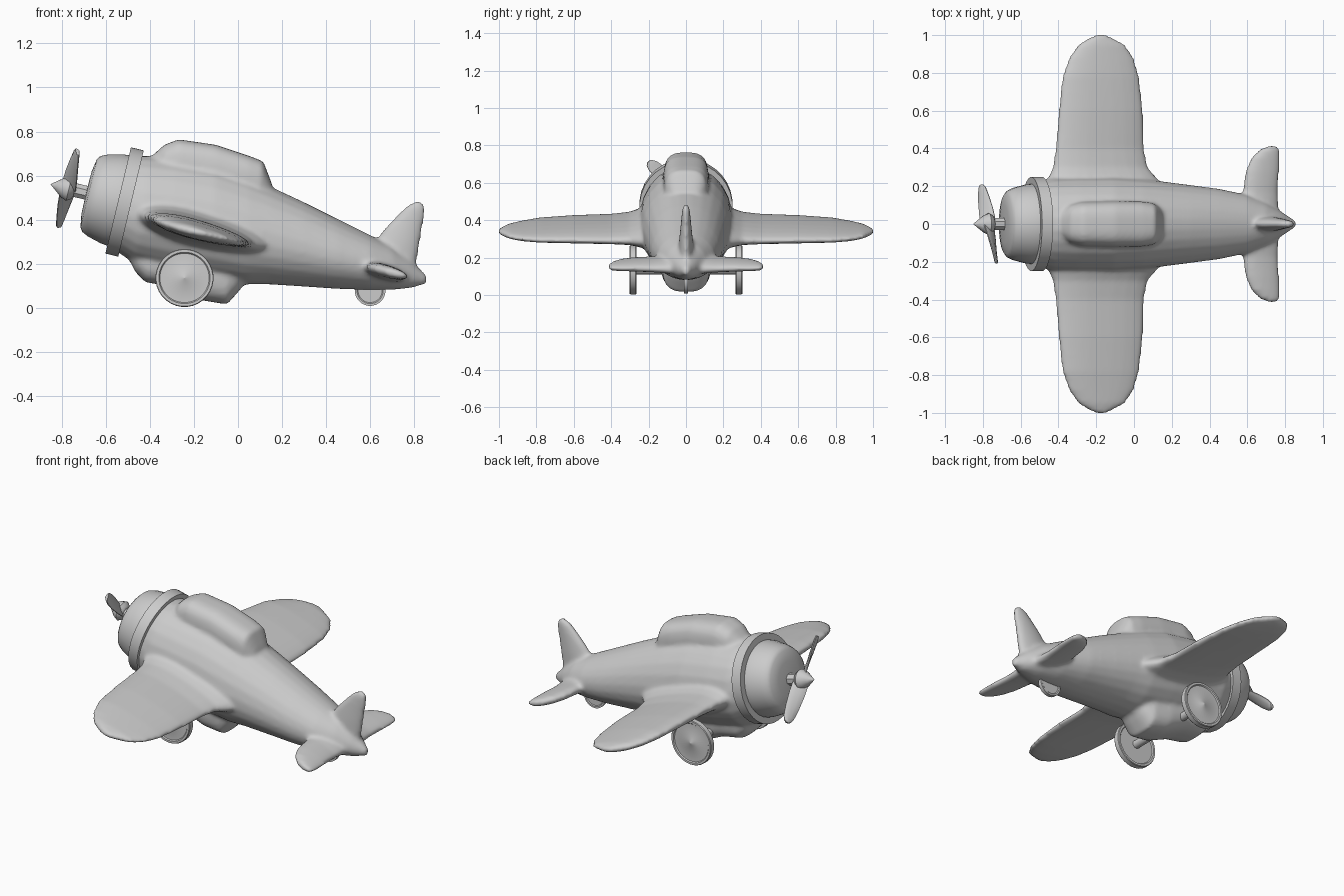
import bpy, bmesh, math
from mathutils import Vector as V

if "Cube" in bpy.data.objects:
    bpy.data.objects.remove(bpy.data.objects["Cube"])


def loft(bm, stations, sides=24, e=1.0, f=0.5):
    """Skin oval sections; each is (end A, end B, half-width vector).
    f = where the widest point lies between B and A, e < 1 = boxier."""
    rings = []
    for a, b, w in stations:
        a, b, w = V(a), V(b), V(w)
        mid = b + (a - b) * f
        ring = []
        for i in range(sides):
            t = 2 * math.pi * (i + 0.5) / sides
            c = math.copysign(abs(math.cos(t)) ** e, math.cos(t))
            s = math.copysign(abs(math.sin(t)) ** e, math.sin(t))
            ring.append(bm.verts.new(mid + ((a - mid) if c > 0 else (mid - b)) * c + w * s))
        rings.append(ring)
    faces = [bm.faces.new(rings[0]), bm.faces.new(rings[-1])]
    for r0, r1 in zip(rings, rings[1:]):
        for i in range(sides):
            j = (i + 1) % sides
            faces.append(bm.faces.new((r0[i], r0[j], r1[j], r1[i])))
    bmesh.ops.recalc_face_normals(bm, faces=faces)


def lathe(bm, centre, axis, profile, sides=32):
    """Revolve (distance along axis, radius) points, reusing loft."""
    axis = V(axis).normalized()
    u = axis.orthogonal().normalized()
    v = axis.cross(u)
    st = []
    for d, r in profile:
        p, r = V(centre) + axis * d, max(r, 0.001)
        st.append((p + u * r, p - u * r, v * r))
    loft(bm, st, sides)


def finish(bm, name, angle=35):
    me = bpy.data.meshes.new(name)
    bm.to_mesh(me)
    bm.free()
    ob = bpy.data.objects.new(name, me)
    bpy.context.collection.objects.link(ob)
    bpy.ops.object.select_all(action='DESELECT')
    ob.select_set(True)
    bpy.context.view_layer.objects.active = ob
    bpy.ops.object.shade_smooth_by_angle(angle=math.radians(angle))
    return ob


def turned(name, centre, axis, profile, sides=32):
    bm = bmesh.new()
    lathe(bm, centre, axis, profile, sides)
    return finish(bm, name)


def body(rows):
    """(top x, top z, bottom x, bottom z, half width) -> stations"""
    return [((xt, 0, zt), (xb, 0, zb), (0, w, 0)) for xt, zt, xb, zb, w in rows]


def panel(rows, side):
    """(y, lead x, lead z, trail x, trail z, half thickness) -> stations"""
    return [((xl, side * y, zl), (xt, side * y, zt), (0.25 * h, 0, 0.97 * h))
            for y, xl, zl, xt, zt, h in rows]


# Airframe: fuselage, canopy, belly, wings and tail fused into one soft skin
bm = bmesh.new()
loft(bm, body([(-.47, .69, -.56, .26, .222), (-.40, .69, -.47, .20, .245),
               (-.28, .68, -.32, .165, .25), (-.10, .65, -.12, .13, .25),
               (.05, .595, .04, .105, .24), (.15, .55, .14, .105, .227),
               (.30, .48, .30, .095, .207), (.45, .405, .45, .085, .187),
               (.60, .33, .60, .08, .155), (.70, .28, .71, .082, .11),
               (.78, .22, .79, .09, .062), (.855, .15, .86, .11, .014)]), f=0.46)
# Canopy
loft(bm, body([(-.39, .69, -.39, .5, .07), (-.335, .74, -.33, .5, .105),
               (-.27, .765, -.27, .5, .118), (-.10, .74, -.1, .48, .122),
               (.05, .69, .03, .45, .12), (.115, .665, .08, .4, .112),
               (.155, .56, .12, .38, .085)]), e=0.65)
# Belly fairing
loft(bm, body([(-.46, .35, -.49, .21, .09), (-.42, .35, -.465, .16, .12),
               (-.38, .35, -.42, .115, .13), (-.30, .33, -.30, .095, .135),
               (-.16, .3, -.16, .032, .135), (-.05, .3, -.05, .014, .125),
               (-.01, .3, .0, .07, .11), (.03, .28, .04, .12, .08)]), e=0.7)
# Wings and tailplanes
WING = [(.10, -.49, .44, .16, .27, .10), (.24, -.455, .43, .125, .28, .078),
        (.30, -.43, .42, .075, .285, .06), (.40, -.415, .415, .055, .285, .05),
        (.60, -.40, .41, .05, .288, .046), (.78, -.38, .40, .03, .29, .04),
        (.88, -.345, .385, .0, .297, .033), (.95, -.295, .37, -.045, .31, .026),
        (.985, -.24, .355, -.11, .325, .018), (1.005, -.19, .345, -.15, .335, .01)]
TAIL = [(.05, .56, .2, .77, .13, .045), (.17, .575, .19, .762, .135, .034),
        (.28, .59, .187, .77, .138, .03), (.35, .62, .18, .772, .138, .026),
        (.395, .665, .168, .77, .14, .02), (.415, .715, .155, .758, .143, .013)]
for side in (1, -1):
    loft(bm, panel(WING, side), f=0.62)
    loft(bm, panel(TAIL, side), f=0.6)
# Fin
loft(bm, [((xl, 0, z), (xt, 0, z), (0, h, 0)) for z, xl, xt, h in
          [(.14, .50, .80, .05), (.22, .56, .815, .042), (.30, .62, .828, .036),
           (.36, .665, .838, .03), (.42, .72, .85, .024), (.46, .762, .852, .02),
           (.48, .80, .838, .013)]], f=0.5)
airframe = finish(bm, "airframe")
mod = airframe.modifiers.new("fuse", 'REMESH')
mod.mode = 'VOXEL'
mod.voxel_size = 0.012
mod.use_smooth_shade = True
mod = airframe.modifiers.new("soften", 'SMOOTH')
mod.factor = 0.5
mod.iterations = 6

# Engine cowl, collar, shaft and spinner share one nose-up axis
tilt = math.radians(13.5)
C = V((-.515, 0, .48))
A = V((-math.cos(tilt), 0, math.sin(tilt)))
turned("engine_cowl", C, A, [(-.03, .21), (.0, .215), (.06, .209), (.125, .192),
                             (.155, .178), (.168, .16), (.178, .1), (.18, 0)])
turned("cowl_collar", C, A, [(-.03, .2), (-.03, .249), (.03, .249), (.03, .2)])
turned("propeller_shaft", C, A, [(.16, .034), (.25, .034)], 8)
turned("spinner", C, A, [(.232, .03), (.24, .045), (.26, .058), (.285, .048),
                         (.315, .025), (.345, 0)], 16)

# Propeller: two twisted blades
bm = bmesh.new()
hub = C + A * .262
up = V((math.sin(tilt), 0, math.cos(tilt)))
for s in (1, -1):
    u = (V((0, -.2, 0)) + up * .173).normalized() * s
    v = A.cross(u)
    st = []
    for r, half, deg in [(.02, .045, 50), (.09, .046, 42), (.17, .042, 32),
                         (.235, .034, 26), (.262, .02, 24), (.268, .008, 24)]:
        q = math.radians(deg)
        chord = v * math.cos(q) + A * math.sin(q)
        p = hub + u * r
        st.append((p + chord * half, p - chord * half, chord.cross(u).normalized() * .009))
    loft(bm, st, 12)
finish(bm, "propeller_blades")

# Main wheels with raised rims and pointed hub caps, plus axle stubs
RIM = [(-.012, 0), (-.012, .112), (-.018, .117), (-.018, .129), (-.014, .132),
       (.014, .132), (.018, .129), (.018, .117), (.012, .112), (.012, .02), (.024, 0)]
for side, label in ((1, "left"), (-1, "right")):
    turned(label + "_wheel", (-.243, side * .283, .135), (0, side, 0), RIM)
    turned(label + "_axle", (-.243, 0, .135), (0, side, 0), [(.08, .024), (.275, .024)], 12)

# Tail wheel
turned("tail_wheel", (.60, 0, .078), (0, 1, 0),
       [(-.007, 0), (-.007, .055), (-.011, .06), (-.011, .07),
        (.011, .07), (.011, .06), (.007, .055), (.007, 0)], 24)
